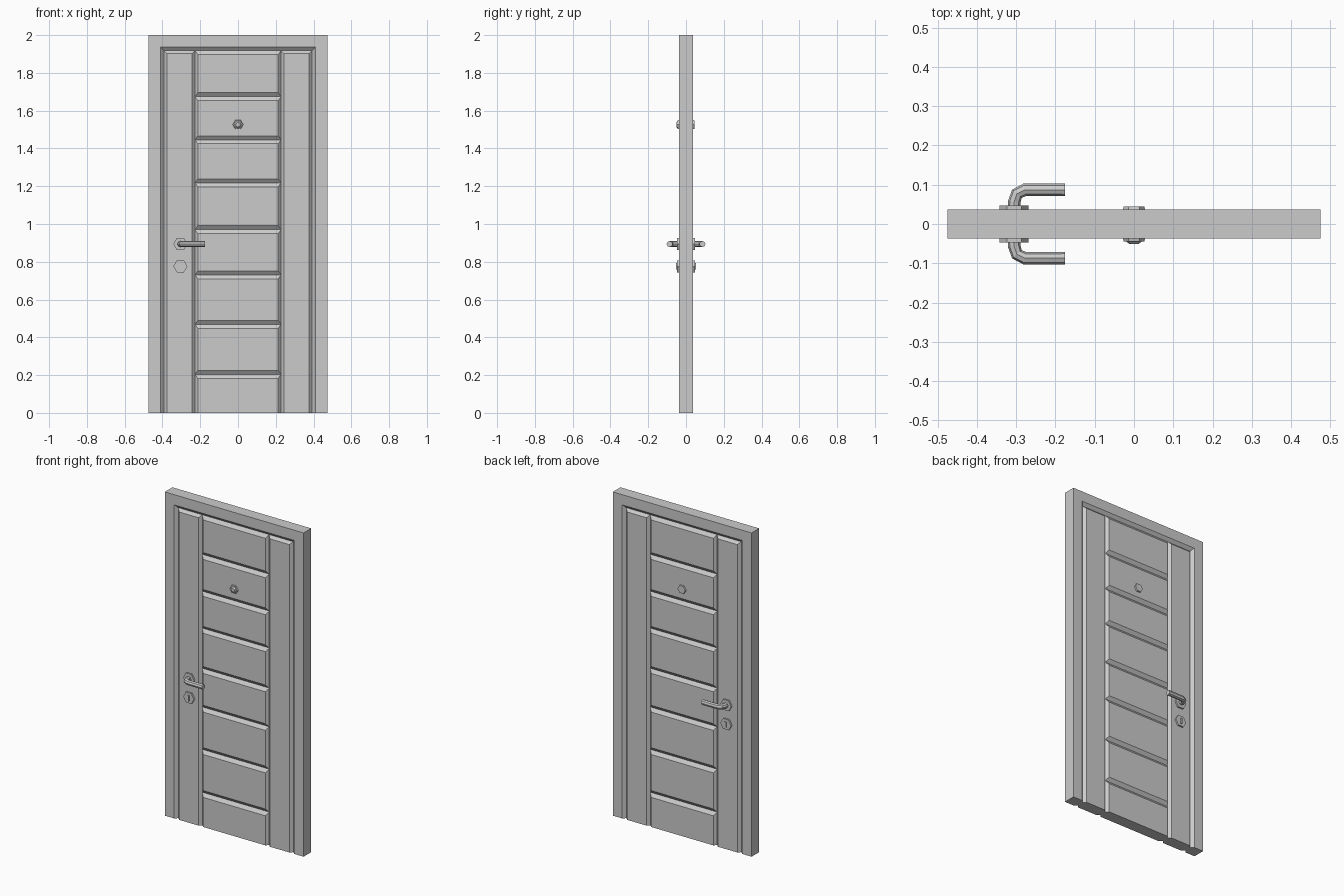
import bpy, bmesh, math
from mathutils import Matrix, Vector

if "Cube" in bpy.data.objects:
    bpy.data.objects.remove(bpy.data.objects["Cube"], do_unlink=True)

gray = bpy.data.materials.new("door_gray")
gray.use_nodes = True
COLOR = (0.6, 0.6, 0.6, 1)
gray.diffuse_color = COLOR
gray.node_tree.nodes["Principled BSDF"].inputs["Base Color"].default_value = COLOR

FACE = 0.037            # half thickness of the door
CORE = 0.021            # half thickness at the bottom of the grooves
INNER, TOP = 0.393, 1.918   # groove line between frame and panels
SPLIT = 0.228           # groove line between side and centre panels
LOCK_X = -0.305


def finish(name, bm):
    bmesh.ops.recalc_face_normals(bm, faces=bm.faces)
    mesh = bpy.data.meshes.new(name)
    bm.to_mesh(mesh)
    bm.free()
    mesh.materials.append(gray)
    obj = bpy.data.objects.new(name, mesh)
    bpy.context.collection.objects.link(obj)
    return obj


def box(name, center, size):
    bm = bmesh.new()
    bmesh.ops.create_cube(bm, size=1, matrix=Matrix.Translation(center) @ Matrix.Diagonal((*size, 1)))
    return finish(name, bm)


def disc(name, x, z, side, y0, y1, r0, r1, sides=6):
    """Prism or cone standing out from the door face, corners on the x axis."""
    bm = bmesh.new()
    rings = []
    for y, r in ((y0, r0), (y1, r1)):
        rings.append([bm.verts.new((x + r * math.cos(math.tau * i / sides), side * y,
                                    z + r * math.sin(math.tau * i / sides))) for i in range(sides)])
    for i in range(sides):
        j = (i + 1) % sides
        bm.faces.new((rings[0][i], rings[0][j], rings[1][j], rings[1][i]))
    for ring in rings:
        bm.faces.new(ring)
    return finish(name, bm)


def panel(name, x0, x1, z0, z1, dx, dz, side):
    """Raised panel with sloping edges; its foot is straight at the floor."""
    bm = bmesh.new()
    low = 0 if z0 == 0 else dz
    base = [bm.verts.new((x, side * CORE, z)) for x, z in ((x0, z0), (x1, z0), (x1, z1), (x0, z1))]
    top = [bm.verts.new((x, side * FACE, z)) for x, z in
           ((x0 + dx, z0 + low), (x1 - dx, z0 + low), (x1 - dx, z1 - dz), (x0 + dx, z1 - dz))]
    for i in range(4):
        j = (i + 1) % 4
        bm.faces.new((base[i], base[j], top[j], top[i]))
    bm.faces.new(top)
    bm.faces.new(base)
    return finish(name, bm)


# Door frame: one section swept up, across and down
section = [(INNER, TOP, CORE), (0.41, 1.937, FACE), (0.474, 2, FACE)]
section += [(w, t, -y) for w, t, y in reversed(section)]
bm = bmesh.new()
rows = [[bm.verts.new(p) for p in ((-w, y, 0), (-w, y, t), (w, y, t), (w, y, 0))] for w, t, y in section]
for i, row in enumerate(rows):
    nxt = rows[(i + 1) % len(rows)]
    for k in range(3):
        bm.faces.new((row[k], row[k + 1], nxt[k + 1], nxt[k]))
for k in (0, 3):
    bm.faces.new([row[k] for row in rows])
finish("door_frame", bm)

# Inner slab that forms the groove bottoms
box("door_core", (0, 0, TOP / 2), (2 * INNER, 2 * CORE, TOP))

# Panels on both faces
heights = [0, 0.204, 0.469, 0.731, 0.97, 1.218, 1.446, 1.674, TOP]
for side, word in ((-1, "front"), (1, "back")):
    panel(f"{word}_right_panel", -INNER, -SPLIT, 0, TOP, 0.016, 0.016, side)
    panel(f"{word}_left_panel", SPLIT, INNER, 0, TOP, 0.016, 0.016, side)
    for n, (z0, z1) in enumerate(zip(heights, heights[1:])):
        panel(f"{word}_centre_panel_{n + 1}", -SPLIT, SPLIT, z0, z1, 0.015, 0.021, side)

# Handles, locks and peephole on both faces
for side, word in ((-1, "front"), (1, "back")):
    disc(f"{word}_handle_plate", LOCK_X, 0.894, side, 0.03, 0.047, 0.037, 0.037)
    disc(f"{word}_lock_plate", LOCK_X, 0.776, side, 0.03, 0.047, 0.037, 0.037)
    box(f"{word}_lock_key_bar", (LOCK_X, side * 0.046, 0.776), (0.01, 0.014, 0.034))
    disc(f"{word}_peephole_plate", 0, 1.526, side, 0.03, 0.045, 0.03, 0.026)

    curve = bpy.data.curves.new(f"{word}_handle", "CURVE")
    curve.dimensions = "3D"
    curve.bevel_depth = 0.016
    curve.bevel_resolution = 2
    curve.use_fill_caps = True
    path = [(LOCK_X, 0.035), (LOCK_X, 0.056), (-0.298, 0.077), (-0.278, 0.087), (-0.175, 0.087)]
    spline = curve.splines.new("POLY")
    spline.points.add(len(path) - 1)
    for point, (x, y) in zip(spline.points, path):
        point.co = (x, side * y, 0.894, 1)
    spline.use_smooth = False
    curve.materials.append(gray)
    handle = bpy.data.objects.new(f"{word}_handle", curve)
    bpy.context.collection.objects.link(handle)

disc("peephole_lens", 0, 1.526, -1, 0.044, 0.051, 0.02, 0.012, 8)
